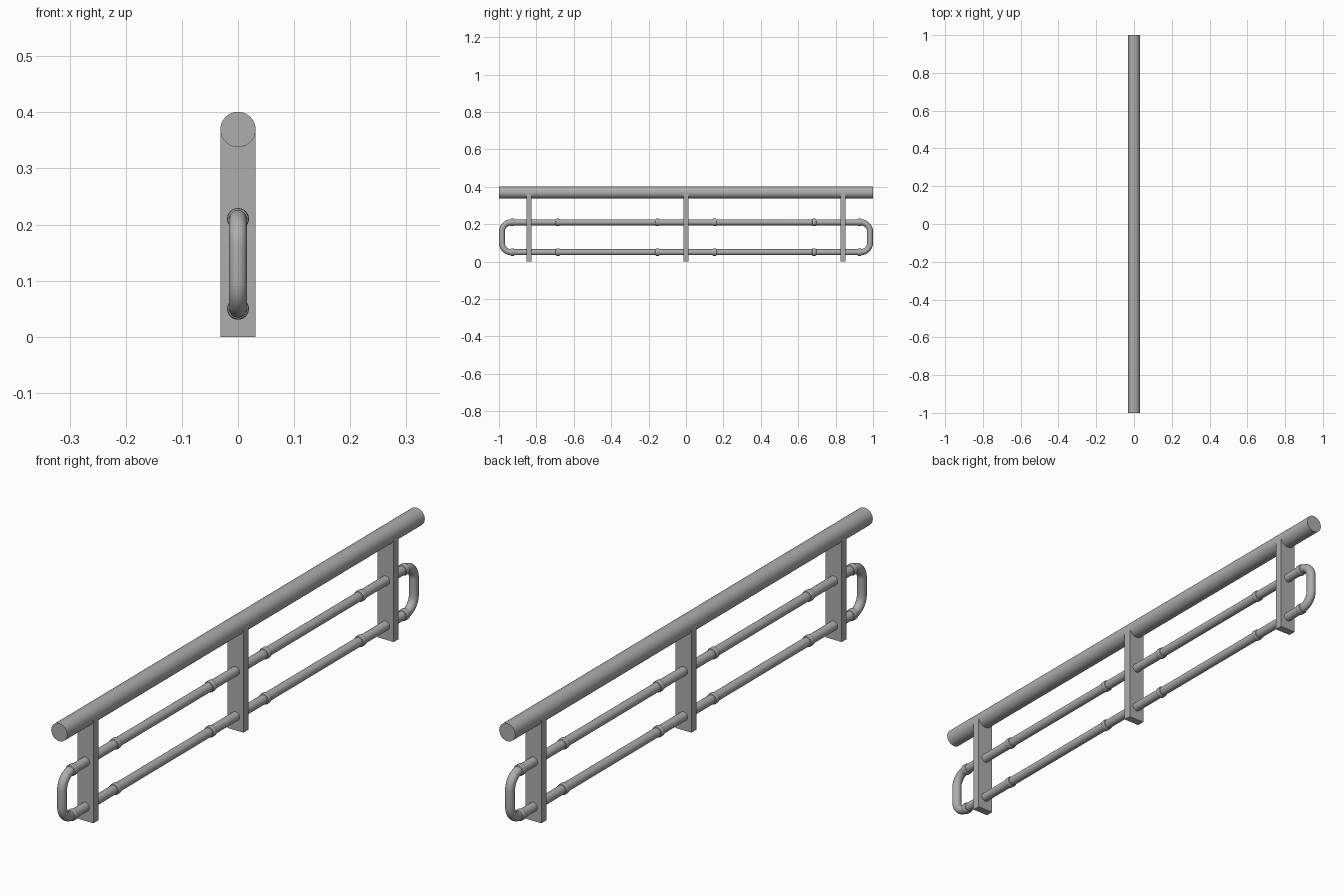
import bpy, bmesh, math
from mathutils import Matrix, Vector

if "Cube" in bpy.data.objects:
    bpy.data.objects.remove(bpy.data.objects["Cube"])

steel = bpy.data.materials.new("grey_steel")
steel.diffuse_color = (0.42, 0.42, 0.42, 1)
steel.use_nodes = True
steel.node_tree.nodes["Principled BSDF"].inputs["Base Color"].default_value = steel.diffuse_color

RAIL_R, RAIL_Z = 0.0315, 0.3695
TUBE_R, COLLAR_R = 0.016, 0.0195
LOW_Z, HIGH_Z = 0.05, 0.21


def finish(name, bm, smooth=True):
    bmesh.ops.recalc_face_normals(bm, faces=bm.faces)
    mesh = bpy.data.meshes.new(name)
    bm.to_mesh(mesh)
    bm.free()
    mesh.materials.append(steel)
    ob = bpy.data.objects.new(name, mesh)
    bpy.context.collection.objects.link(ob)
    if smooth:
        bpy.ops.object.select_all(action='DESELECT')
        ob.select_set(True)
        bpy.context.view_layer.objects.active = ob
        bpy.ops.object.shade_smooth_by_angle(angle=math.radians(35))
    return ob


def lathe_y(name, profile, z, segs=32):
    """Revolve (y, radius) pairs around the y axis at height z."""
    bm = bmesh.new()
    rings = []
    for y, r in profile:
        rings.append([bm.verts.new((r * math.cos(2 * math.pi * i / segs), y,
                                    z + r * math.sin(2 * math.pi * i / segs)))
                      for i in range(segs)])
    for a, b in zip(rings, rings[1:]):
        for i in range(segs):
            j = (i + 1) % segs
            bm.faces.new((a[i], a[j], b[j], b[i]))
    bm.faces.new(rings[0])
    bm.faces.new(rings[-1])
    return finish(name, bm)


# Round top rail
lathe_y("top_rail", [(-1, RAIL_R), (1, RAIL_R)], RAIL_Z, 48)

# Flat upright posts, ending inside the rail
for i, y in enumerate((-0.84, 0, 0.84)):
    bm = bmesh.new()
    bmesh.ops.create_cube(bm, size=1, matrix=Matrix.Translation((0, y, RAIL_Z / 2))
                          @ Matrix.Diagonal((2 * RAIL_R, 0.028, RAIL_Z, 1)))
    finish(f"post_{i + 1}", bm, smooth=False)

# Continuous tube loop: two long bars joined by rounded ends
END, BEND, STEPS = 1 - TUBE_R, 0.05, 10
path = []
corners = ((1, HIGH_Z, 0), (-1, HIGH_Z, 90), (-1, LOW_Z, 180), (1, LOW_Z, 270))
for side, z, start in corners:
    cy = side * (END - BEND)
    cz = z - BEND if z == HIGH_Z else z + BEND
    for k in range(STEPS + 1):
        a = math.radians(start + 90 * k / STEPS)
        path.append((Vector((0, cy + BEND * math.cos(a), cz + BEND * math.sin(a))),
                     Vector((0, math.cos(a), math.sin(a)))))
bm = bmesh.new()
SEGS = 24
rings = []
for centre, outward in path:
    rings.append([bm.verts.new(centre + TUBE_R * (outward * math.cos(t) + Vector((1, 0, 0)) * math.sin(t)))
                  for t in (2 * math.pi * i / SEGS for i in range(SEGS))])
for n, a in enumerate(rings):
    b = rings[(n + 1) % len(rings)]
    for i in range(SEGS):
        j = (i + 1) % SEGS
        bm.faces.new((a[i], a[j], b[j], b[i]))
finish("tube_loop", bm)

# Rounded joint collars on both bars
for level, z in (("lower", LOW_Z), ("upper", HIGH_Z)):
    for y in (-0.928, -0.685, -0.153, 0.153, 0.685, 0.928):
        profile = [(y - 0.012, TUBE_R - 0.001), (y - 0.010, 0.0182), (y - 0.006, COLLAR_R),
                   (y + 0.006, COLLAR_R), (y + 0.010, 0.0182), (y + 0.012, TUBE_R - 0.001)]
        lathe_y(f"{level}_collar", profile, z)
